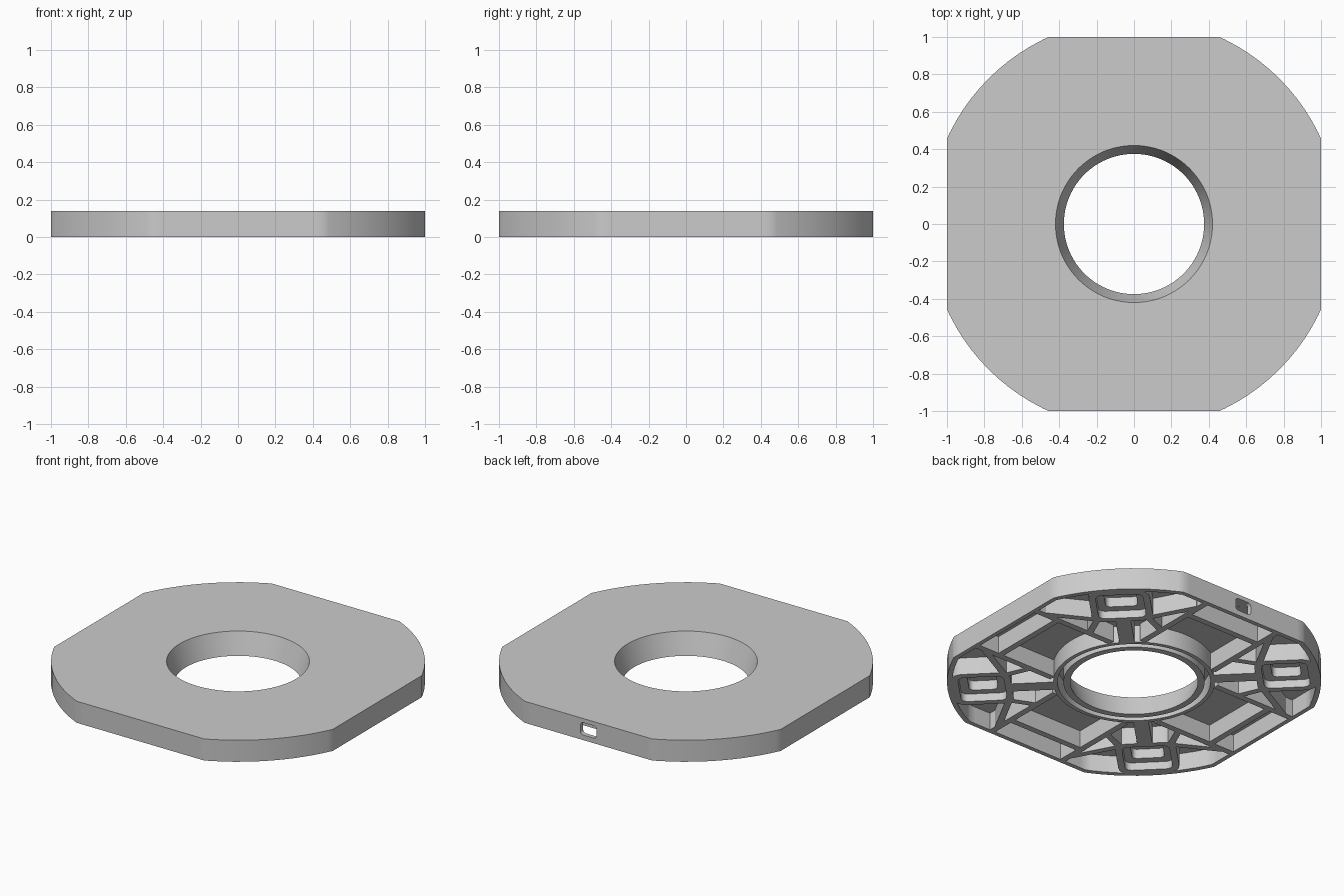
import bpy, bmesh, math
from mathutils import Matrix, Vector

if "Cube" in bpy.data.objects:
    bpy.data.objects.remove(bpy.data.objects["Cube"])

grey = bpy.data.materials.new("plain_grey")
grey.use_nodes = True
COLOUR = (0.6, 0.6, 0.6, 1)
grey.diffuse_color = COLOUR
grey.node_tree.nodes["Principled BSDF"].inputs["Base Color"].default_value = COLOUR

TOP, CEIL = 0.14, 0.112
WALL = 0.972


def finish(name, bm):
    mesh = bpy.data.meshes.new(name)
    bm.to_mesh(mesh)
    bm.free()
    mesh.materials.append(grey)
    obj = bpy.data.objects.new(name, mesh)
    bpy.context.collection.objects.link(obj)
    return obj


def smooth(obj):
    bpy.ops.object.select_all(action="DESELECT")
    obj.select_set(True)
    bpy.context.view_layer.objects.active = obj
    bpy.ops.object.shade_smooth_by_angle(angle=math.radians(30))


def loft(name, loops, capped=False):
    """Join loops of equal length; cap both ends or join the last to the first."""
    bm = bmesh.new()
    rings = [[bm.verts.new(p) for p in loop] for loop in loops]
    pairs = list(zip(rings, rings[1:]))
    if capped:
        bm.faces.new(rings[0])
        bm.faces.new(rings[-1])
    else:
        pairs.append((rings[-1], rings[0]))
    for a, b in pairs:
        for j in range(len(a)):
            k = (j + 1) % len(a)
            bm.faces.new((a[j], a[k], b[k], b[j]))
    bmesh.ops.recalc_face_normals(bm, faces=bm.faces)
    return finish(name, bm)


def rib(name, start, end, matrix, width=0.04):
    """Upright wall from the underside to the ceiling."""
    a, b = Vector(start), Vector(end)
    d, c = b - a, (a + b) / 2
    height = CEIL + 0.01
    m = matrix @ Matrix.Translation((c.x, c.y, height / 2))
    m = m @ Matrix.Rotation(math.atan2(d.y, d.x), 4, "Z")
    bm = bmesh.new()
    bmesh.ops.create_cube(bm, size=1, matrix=m @ Matrix.Diagonal((d.length, width, height, 1)))
    return finish(name, bm)


def rounded_rect(sx, sy, r, z, centre, matrix):
    pts = []
    for i, (qx, qy) in enumerate([(1, 1), (-1, 1), (-1, -1), (1, -1)]):
        for s in range(6):
            t = math.pi / 2 * (i + s / 5)
            x = centre[0] + qx * (sx / 2 - r) + r * math.cos(t)
            y = centre[1] + qy * (sy / 2 - r) + r * math.sin(t)
            pts.append(matrix @ Vector((x, y, z)))
    return pts


# Shell: clipped disc with a tapered hole, hollow from below
corner = math.atan(0.457)
angles = {math.tau * i / 96 for i in range(96)}
for q in range(4):
    angles |= {q * math.pi / 2 + corner, (q + 1) * math.pi / 2 - corner}
angles = sorted(angles)


def circle(r, z):
    return [(r * math.cos(t), r * math.sin(t), z) for t in angles]


def outline(scale, z):
    pts = []
    for t in angles:
        c, s = math.cos(t), math.sin(t)
        r = scale * min(1.0995, 1 / max(abs(c), abs(s)))
        pts.append((r * c, r * s, z))
    return pts


taper = [(0.42, TOP), (0.375, 0)]
groove = [(0.415, 0), (0.415, CEIL), (0.45, CEIL), (0.45, 0), (0.475, 0), (0.475, CEIL)]
shell = loft("shell", [outline(1, 0), outline(1, TOP)]
             + [circle(r, z) for r, z in taper + groove]
             + [outline(WALL, CEIL), outline(WALL, 0)])

# Rounded port through the back wall
turn = Matrix.Rotation(math.pi / 2, 4, "X")
cutter = loft("port_cutter", [rounded_rect(0.115, 0.08, 0.02, depth, (0, 0.073), turn)
                              for depth in (-1.05, -0.93)], capped=True)
cutter.hide_render = True
port = shell.modifiers.new("port", "BOOLEAN")
port.object = cutter
port.operation = "DIFFERENCE"
port.solver = "EXACT"
bpy.context.view_layer.objects.active = shell
bpy.ops.object.modifier_apply(modifier=port.name)
bpy.data.objects.remove(cutter)
smooth(shell)

for q in range(4):
    # Straight bay: two side ribs and a cross rib
    side = Matrix.Rotation(q * math.pi / 2, 4, "Z")
    for s in (-1, 1):
        rib("bay_rib", (0.4, s * 0.27), (0.98, s * 0.27), side)
    rib("bay_cross_rib", (0.81, -0.28), (0.81, 0.28), side)

    # Corner: stepped rounded socket with its spoke and braces
    diag = Matrix.Rotation((q + 0.5) * math.pi / 2, 4, "Z")
    steps = [(0.35, 0.36, 0.07, CEIL + 0.01), (0.35, 0.36, 0.07, 0),
             (0.27, 0.28, 0.04, 0), (0.27, 0.28, 0.04, 0.05),
             (0.17, 0.19, 0.03, 0.05), (0.17, 0.19, 0.03, CEIL + 0.01)]
    smooth(loft("corner_socket", [rounded_rect(*p, (0.895, 0), diag) for p in steps]))
    rib("corner_spoke", (0.46, 0), (0.74, 0), diag, 0.09)
    for s in (-1, 1):
        rib("inner_brace", (0.75, s * 0.15), (0.6, s * 0.21), diag)
        rib("outer_brace", (0.75, s * 0.15), (0.84, s * 0.45), diag)
